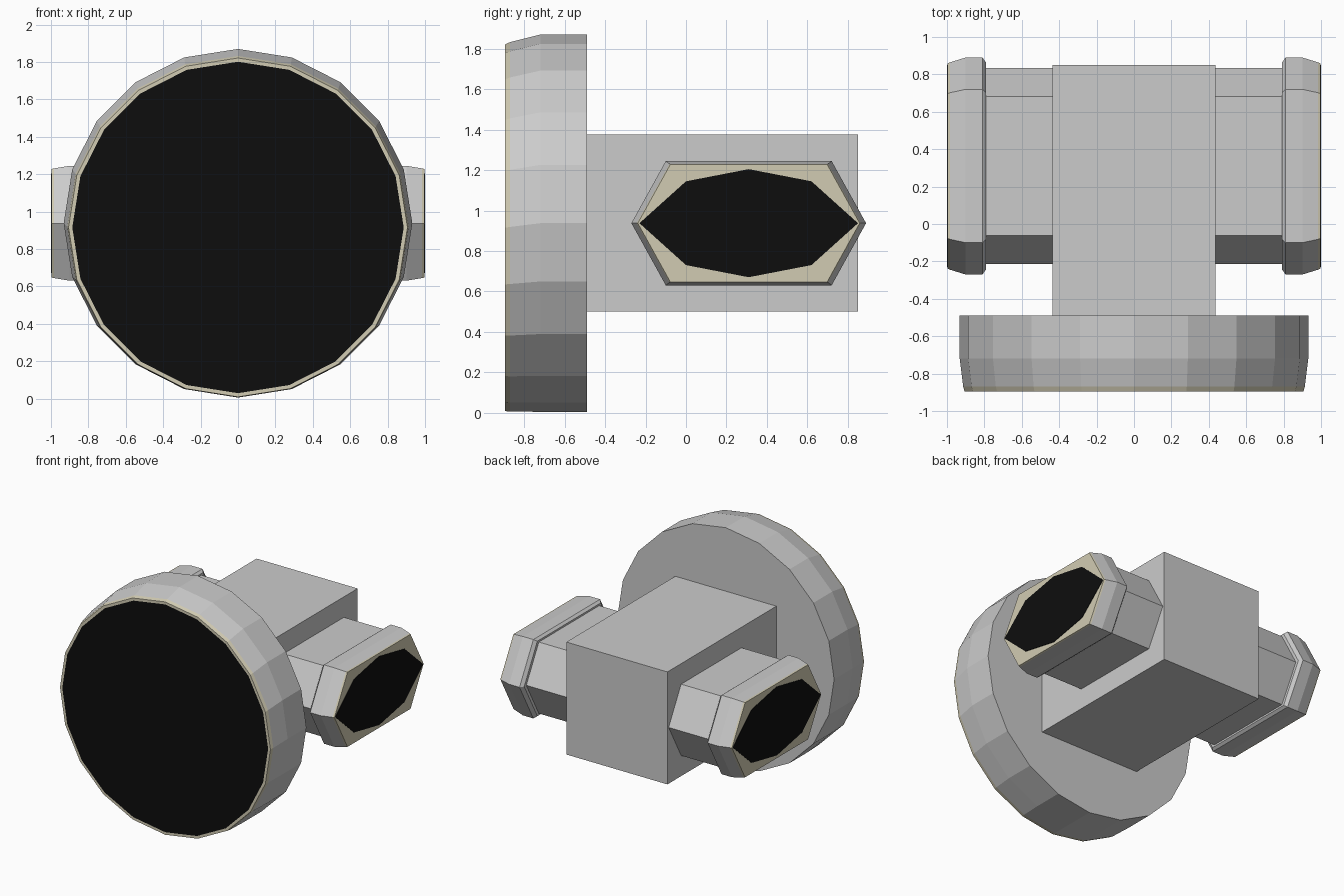
import bpy
import bmesh
from math import sin, cos, tau

old = bpy.data.objects.get("Cube")
if old:
    bpy.data.objects.remove(old, do_unlink=True)


def material(name, color):
    mat = bpy.data.materials.new(name)
    mat.use_nodes = True
    mat.diffuse_color = (*color, 1)
    mat.node_tree.nodes["Principled BSDF"].inputs["Base Color"].default_value = (*color, 1)
    return mat


GREY, BEIGE, BLACK = range(3)
MATERIALS = [
    material("light grey", (0.6, 0.6, 0.6)),
    material("beige trim", (0.64, 0.6, 0.45)),
    material("black glass", (0.004, 0.004, 0.004)),
]


def loft(name, rings, bands, start=GREY, end=GREY):
    """Skin a closed solid through rings; bands gives the colour of each strip."""
    bm = bmesh.new()
    loops = [[bm.verts.new(p) for p in ring] for ring in rings]
    n = len(loops[0])
    for a, b, color in zip(loops, loops[1:], bands):
        for i in range(n):
            j = (i + 1) % n
            bm.faces.new((a[i], a[j], b[j], b[i])).material_index = color
    bm.faces.new(loops[0]).material_index = start
    bm.faces.new(loops[-1]).material_index = end
    bmesh.ops.recalc_face_normals(bm, faces=bm.faces)
    mesh = bpy.data.meshes.new(name)
    bm.to_mesh(mesh)
    bm.free()
    for mat in MATERIALS:
        mesh.materials.append(mat)
    obj = bpy.data.objects.new(name, mesh)
    bpy.context.collection.objects.link(obj)
    return obj


def circle(y, radius, z):
    return [(radius * sin(tau * i / 20), y, z + radius * cos(tau * i / 20)) for i in range(20)]


# Cross-sections of the side arms, as offsets in y and z
MID_Y, MID_Z = 0.31, 0.9375
HEXAGON = [(-0.58, 0), (-0.41, 0.307), (0.41, 0.307), (0.58, 0), (0.41, -0.307), (-0.41, -0.307)]
LENS = [(-0.54, 0), (-0.31, 0.207), (0, 0.267), (0.31, 0.207),
        (0.54, 0), (0.31, -0.207), (0, -0.267), (-0.31, -0.207)]


def section(shape, x, scale=1):
    return [(x, MID_Y + y * scale, MID_Z + z * scale) for y, z in shape]


# Central box
box = [(-0.435, 0.5), (0.435, 0.5), (0.435, 1.375), (-0.435, 1.375)]
loft("body", [[(x, y, z) for x, z in box] for y in (-0.5, 0.85)], [GREY])

# Large front disc, tapering forwards to a trimmed glass face
loft("front_disc", [
    circle(-0.49, 0.932, 0.9375),
    circle(-0.72, 0.932, 0.9375),
    circle(-0.87, 0.913, 0.919),
    circle(-0.895, 0.906, 0.915),
    circle(-0.895, 0.886, 0.915),
], [GREY, GREY, BEIGE, BEIGE], end=BLACK)

# Side arms with flared caps and glass plates
for name, s in (("left", 1), ("right", -1)):
    loft(name + "_arm", [section(HEXAGON, s * x, 0.905) for x in (0.42, 0.8)], [GREY])
    profile = [(0.79, 0.95), (0.81, 1), (0.9, 1), (0.985, 0.955), (0.997, 0.945)]
    loft(name + "_cap", [section(HEXAGON, s * x, k) for x, k in profile],
         [GREY, GREY, GREY, BEIGE], end=BEIGE)
    loft(name + "_lens", [section(LENS, s * x) for x in (0.994, 1.0)], [BLACK], BLACK, BLACK)
